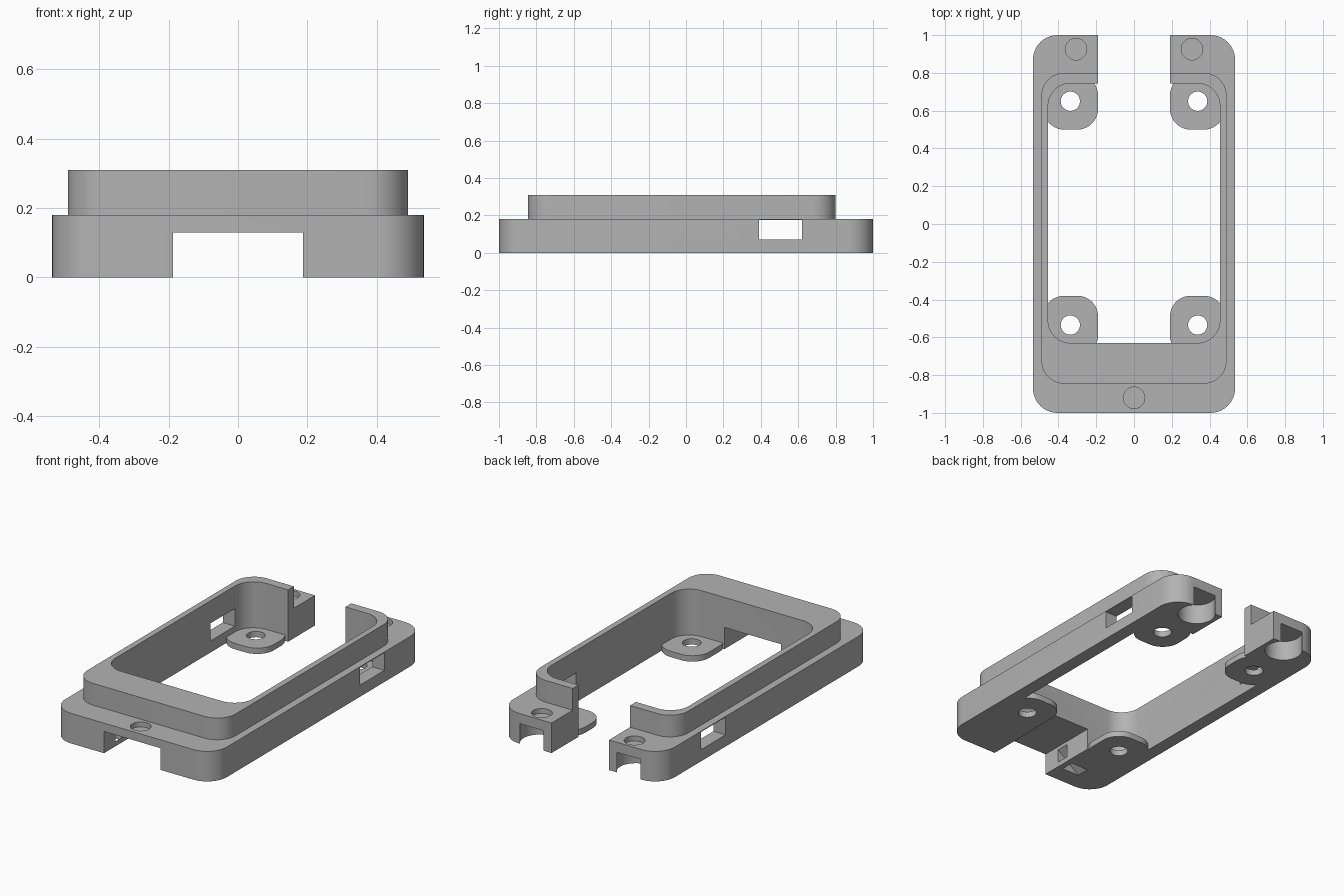
import bpy, bmesh, math

cube = bpy.data.objects.get("Cube")
if cube:
    bpy.data.objects.remove(cube, do_unlink=True)

grey = bpy.data.materials.new("plain grey")
grey.use_nodes = True
grey.diffuse_color = (0.45, 0.45, 0.45, 1)
grey.node_tree.nodes["Principled BSDF"].inputs["Base Color"].default_value = grey.diffuse_color


def prism(name, points, low, high, along_y=False):
    """Extrude an outline along z, or an x-z outline along y."""
    bm = bmesh.new()
    place = (lambda a, b, c: (a, c, b)) if along_y else (lambda a, b, c: (a, b, c))
    bottom = [bm.verts.new(place(a, b, low)) for a, b in points]
    top = [bm.verts.new(place(a, b, high)) for a, b in points]
    bm.faces.new(bottom)
    bm.faces.new(top)
    for i in range(len(points)):
        j = (i + 1) % len(points)
        bm.faces.new((bottom[i], bottom[j], top[j], top[i]))
    bmesh.ops.recalc_face_normals(bm, faces=bm.faces)
    mesh = bpy.data.meshes.new(name)
    bm.to_mesh(mesh)
    bm.free()
    mesh.materials.append(grey)
    obj = bpy.data.objects.new(name, mesh)
    bpy.context.collection.objects.link(obj)
    return obj


def rounded(x0, x1, y0, y1, r, steps=10):
    corners = [(x1 - r, y1 - r), (x0 + r, y1 - r), (x0 + r, y0 + r), (x1 - r, y0 + r)]
    points = []
    for k, (cx, cy) in enumerate(corners):
        for i in range(steps + 1):
            a = math.pi / 2 * (k + i / steps)
            points.append((cx + r * math.cos(a), cy + r * math.sin(a)))
    return points


def rect(x0, x1, y0, y1):
    return [(x0, y0), (x1, y0), (x1, y1), (x0, y1)]


def circle(x, y, r, sides=40):
    turn = 2 * math.pi / sides
    return [(x + r * math.cos(i * turn), y + r * math.sin(i * turn)) for i in range(sides)]


def combine(body, tool, operation="DIFFERENCE"):
    mod = body.modifiers.new(tool.name, "BOOLEAN")
    mod.operation, mod.object, mod.solver = operation, tool, "EXACT"
    bpy.context.view_layer.objects.active = body
    bpy.ops.object.modifier_apply(modifier=mod.name)
    bpy.data.objects.remove(tool, do_unlink=True)


# Flange with the raised rim on top
frame = prism("frame", rounded(-0.535, 0.535, -1, 1, 0.13), 0, 0.18)
combine(frame, prism("rim", rounded(-0.49, 0.49, -0.845, 0.8, 0.12), 0.1, 0.31), "UNION")

# Main opening, back gap, front channel and side windows
combine(frame, prism("opening", rounded(-0.455, 0.455, -0.63, 0.745, 0.12), -0.1, 0.5))
combine(frame, prism("back_gap", rect(-0.19, 0.19, 0.6, 1.1), -0.1, 0.5))
combine(frame, prism("front_channel", rect(-0.187, 0.187, -1.1, -0.5), -0.1, 0.13))
combine(frame, prism("side_windows", rect(-0.7, 0.7, 0.07, 0.175), 0.39, 0.62, True))

# Corner mounting pads
for side in (-1, 1):
    x0, x1 = sorted((side * 0.19, side * 0.48))
    for y0, y1 in ((0.5, 0.79), (-0.7, -0.38)):
        combine(frame, prism("pad", rounded(x0, x1, y0, y1, 0.11), 0, 0.035), "UNION")

# Screw holes, shallow top recesses and back pockets
for side in (-1, 1):
    for y in (0.65, -0.535):
        combine(frame, prism("screw_hole", circle(side * 0.337, y, 0.051), -0.1, 0.06))
    combine(frame, prism("recess", circle(side * 0.307, 0.925, 0.057), 0.15, 0.3))
    combine(frame, prism("pocket", circle(side * 0.32, 0.93, 0.105), -0.1, 0.12))
combine(frame, prism("front_recess", circle(0, -0.92, 0.057), 0.15, 0.3))

# Slanted tie slot from the channel wall to the underside
slot = [(-0.18, 0.035), (-0.18, 0.115), (-0.35, -0.01), (-0.235, -0.01)]
combine(frame, prism("tie_slot", slot, -0.89, -0.81, True))

bpy.ops.object.select_all(action="DESELECT")
frame.select_set(True)
bpy.context.view_layer.objects.active = frame
bpy.ops.object.shade_smooth_by_angle(angle=math.radians(30))
